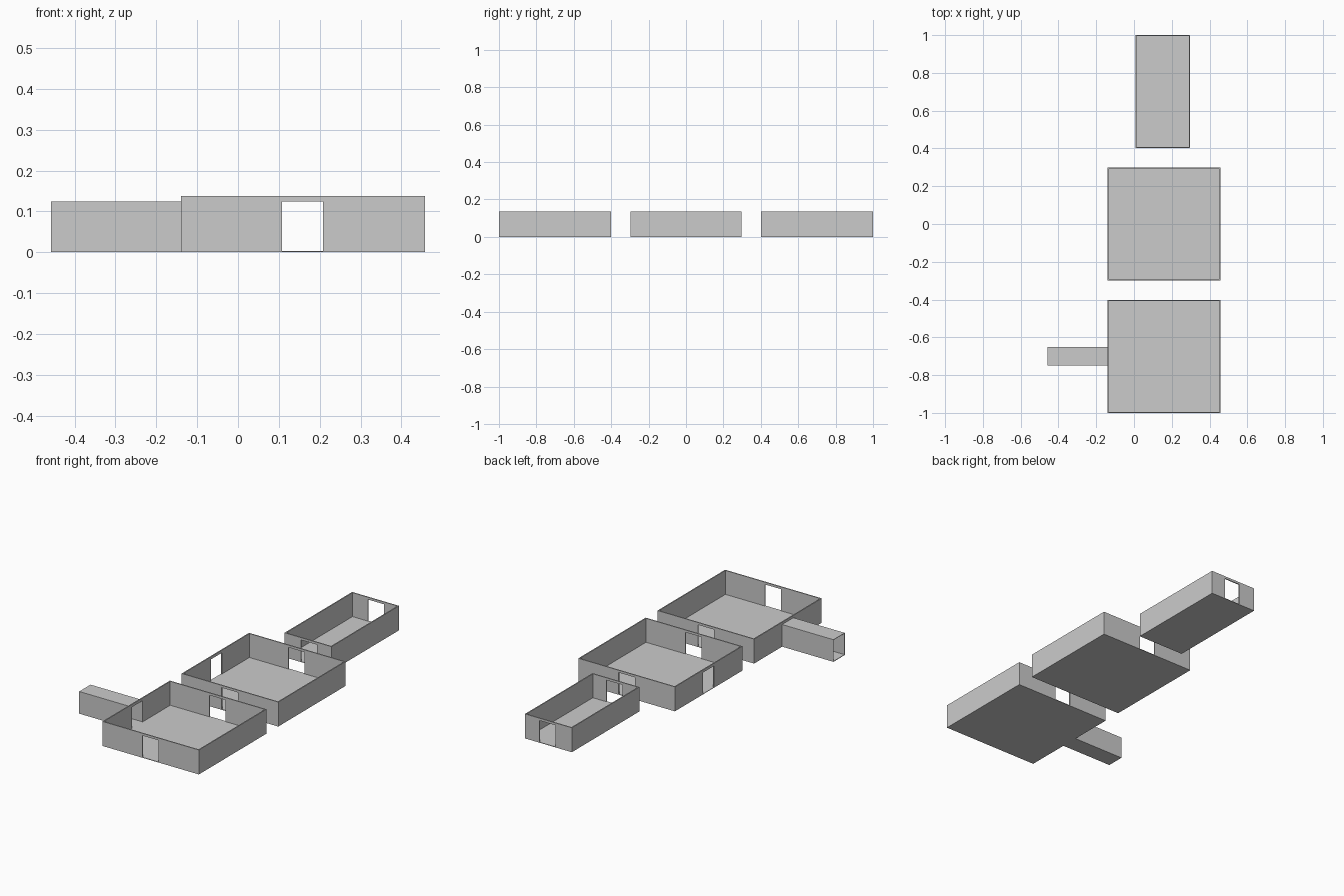
import bpy

if "Cube" in bpy.data.objects:
    bpy.data.objects.remove(bpy.data.objects["Cube"])

WALL, FLOOR = 0.006, 0.003      # wall and floor thickness
ROOM_H, DOOR_H = 0.137, 0.124   # room and doorway heights
DOOR_X = (0.108, 0.208)         # doorways line up along the y axis


def box(name, x, y, z):
    bpy.ops.mesh.primitive_cube_add(
        size=1, location=[(a + b) / 2 for a, b in (x, y, z)])
    ob = bpy.context.object
    ob.name = name
    ob.scale = [b - a for a, b in (x, y, z)]
    bpy.ops.object.transform_apply(location=True, rotation=False, scale=True)
    return ob


def carve(target, x, y, z):
    cutter = box("cutter", x, y, z)
    cutter.hide_render = True
    mod = target.modifiers.new("carve", 'BOOLEAN')
    mod.operation = 'DIFFERENCE'
    mod.solver = 'EXACT'
    mod.object = cutter
    bpy.context.view_layer.objects.active = target
    bpy.ops.object.modifier_apply(modifier=mod.name)
    bpy.data.objects.remove(cutter)


def room(name, x, y, side_door=None):
    ob = box(name, x, y, (0, ROOM_H))
    # open-topped interior
    carve(ob, (x[0] + WALL, x[1] - WALL), (y[0] + WALL, y[1] - WALL),
          (FLOOR, ROOM_H + 0.1))
    # front and back doorways
    for edge in y:
        carve(ob, DOOR_X, (edge - 0.02, edge + 0.02), (FLOOR, DOOR_H))
    # optional left doorway
    if side_door is not None:
        carve(ob, (x[0] - 0.02, x[0] + 0.02),
              (side_door - 0.048, side_door + 0.048), (FLOOR, DOOR_H - 0.002))
    return ob


# three rooms in a row
room("front_room", (-0.14, 0.458), (-1.0, -0.402), -0.70)
room("middle_room", (-0.14, 0.458), (-0.298, 0.298), 0.0)
room("back_room", (0.007, 0.297), (0.402, 1.0))

# covered corridor leading to the front room's left doorway
corridor = box("corridor", (-0.458, -0.14), (-0.75, -0.65), (0, DOOR_H))
carve(corridor, (-0.5, -0.1), (-0.748, -0.652), (FLOOR, DOOR_H - 0.002))
